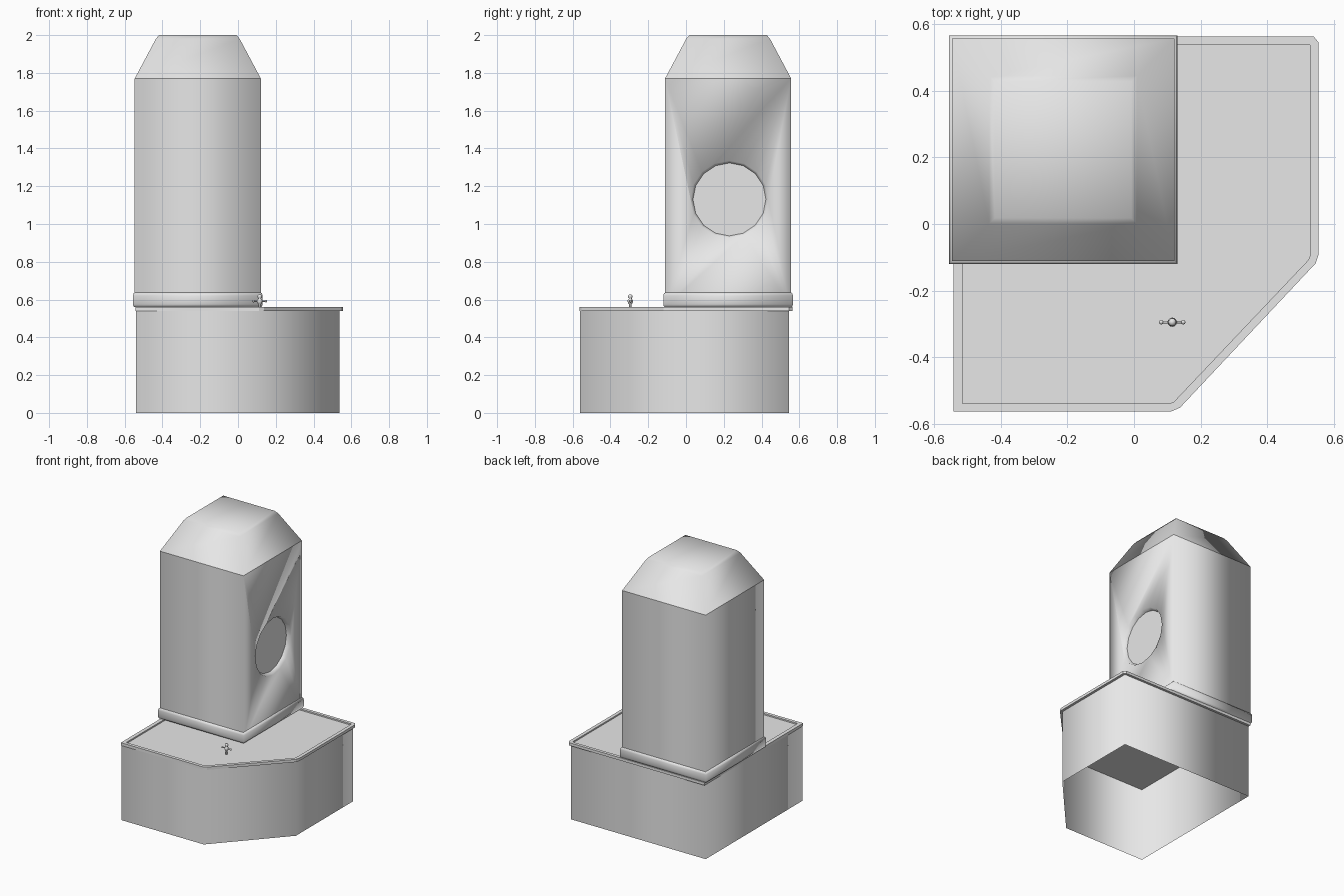
import bpy, bmesh, math
from mathutils import Matrix, Vector

if "Cube" in bpy.data.objects:
    bpy.data.objects.remove(bpy.data.objects["Cube"])

grey = bpy.data.materials.new("plain grey")
grey.diffuse_color = (0.8, 0.8, 0.8, 1)
grey.use_nodes = True
grey.node_tree.nodes["Principled BSDF"].inputs["Base Color"].default_value = grey.diffuse_color


def finish(name, bm, smooth=lambda f: True):
    me = bpy.data.meshes.new(name)
    bm.normal_update()
    for f in bm.faces:
        f.smooth = smooth(f)
    bm.to_mesh(me)
    bm.free()
    ob = bpy.data.objects.new(name, me)
    bpy.context.collection.objects.link(ob)
    me.materials.append(grey)
    return ob


def loft(name, rings, caps=True, smooth=lambda f: True):
    """Skin a stack of (outline, z) rings with equal point counts."""
    bm = bmesh.new()
    loops = [[bm.verts.new((x, y, z)) for x, y in pts] for pts, z in rings]
    n = len(loops[0])
    for a, b in zip(loops, loops[1:]):
        for i in range(n):
            j = (i + 1) % n
            bm.faces.new((a[i], a[j], b[j], b[i]))
    if caps:
        bm.faces.new(loops[0][::-1])
        bm.faces.new(loops[-1])
    return finish(name, bm, smooth)


CX, CY = -0.213, 0.223


def square(h):
    return [(CX - h, CY - h), (CX + h, CY - h), (CX + h, CY + h), (CX - h, CY + h)]


# Open-bottomed base skirt with one cut-off corner
foot = [(-.54, -.562), (.12, -.562), (.537, -.105), (.537, .546), (-.54, .546)]
loft("base_skirt", [(foot, 0), (foot, .545)], caps=False)

# Lid with a thin raised rim
outer = [(-.542, -.564), (.11, -.564), (.138, -.552), (.546, -.118),
         (.555, -.09), (.555, .545), (.54, .563), (-.542, .563)]
inner = [(-.515, -.54), (.105, -.54), (.12, -.534), (.524, -.108),
         (.53, -.092), (.53, .535), (.526, .54), (-.515, .54)]
loft("base_lid", [(outer, .54), (outer, .56), (inner, .56), (inner, .55)],
     smooth=lambda f: False)

# Rounded collar under the tower
loft("tower_collar", [(square(h), z) for h, z in
     [(.334, .56), (.34, .563), (.343, .575), (.343, .62), (.34, .633), (.334, .637)]],
     smooth=lambda f: abs(f.normal.z) < .95)

# Tower body with a shallow round recess on the right side
body = loft("tower_body", [(square(.334), .56), (square(.334), 1.77)])
bm = bmesh.new()
bmesh.ops.create_cone(bm, cap_ends=True, segments=16, radius1=.193, radius2=.217, depth=.06,
                      matrix=Matrix.Translation((CX + .334, .23, 1.13)) @
                      Matrix.Rotation(math.pi / 2, 4, 'Y'))
cutter = finish("recess_cutter", bm)
cutter.hide_render = True
mod = body.modifiers.new("recess", 'BOOLEAN')
mod.operation, mod.solver, mod.object = 'DIFFERENCE', 'EXACT', cutter
bpy.context.view_layer.objects.active = body
bpy.ops.object.modifier_apply(modifier="recess")
bpy.data.objects.remove(cutter)
for p in body.data.polygons:
    disc = p.normal.x > .9 and p.center.x < CX + .32
    p.use_smooth = abs(p.normal.z) < .99 and not disc

# Tapered tower top
loft("tower_top", [(square(h), z) for h, z in
     [(.334, 1.77), (.222, 1.98), (.205, 2.0)]], smooth=lambda f: f.normal.z > -.9)


# Small tap: lathed stem and knob, cross bar with end knobs
def lathe(name, profile, n=12):
    loft(name, [([(.115 + r * math.cos(2 * math.pi * i / n), -.295 + r * math.sin(2 * math.pi * i / n))
                  for i in range(n)], z) for r, z in profile])


lathe("tap_stem", [(.007, .55), (.006, .575), (.011, .58), (.014, .588), (.014, .596),
                   (.008, .604), (.008, .608), (.012, .614), (.011, .622), (.004, .627)])
bm = bmesh.new()
bmesh.ops.create_cone(bm, cap_ends=True, segments=8, radius1=.004, radius2=.004, depth=.07,
                      matrix=Matrix.Translation((.115, -.295, .592)) @
                      Matrix.Rotation(math.pi / 2, 4, 'Y'))
for s in (-1, 1):
    bmesh.ops.create_uvsphere(bm, u_segments=8, v_segments=6, radius=.007,
                              matrix=Matrix.Translation((.115 + s * .033, -.295, .592)))
finish("tap_handle", bm)
